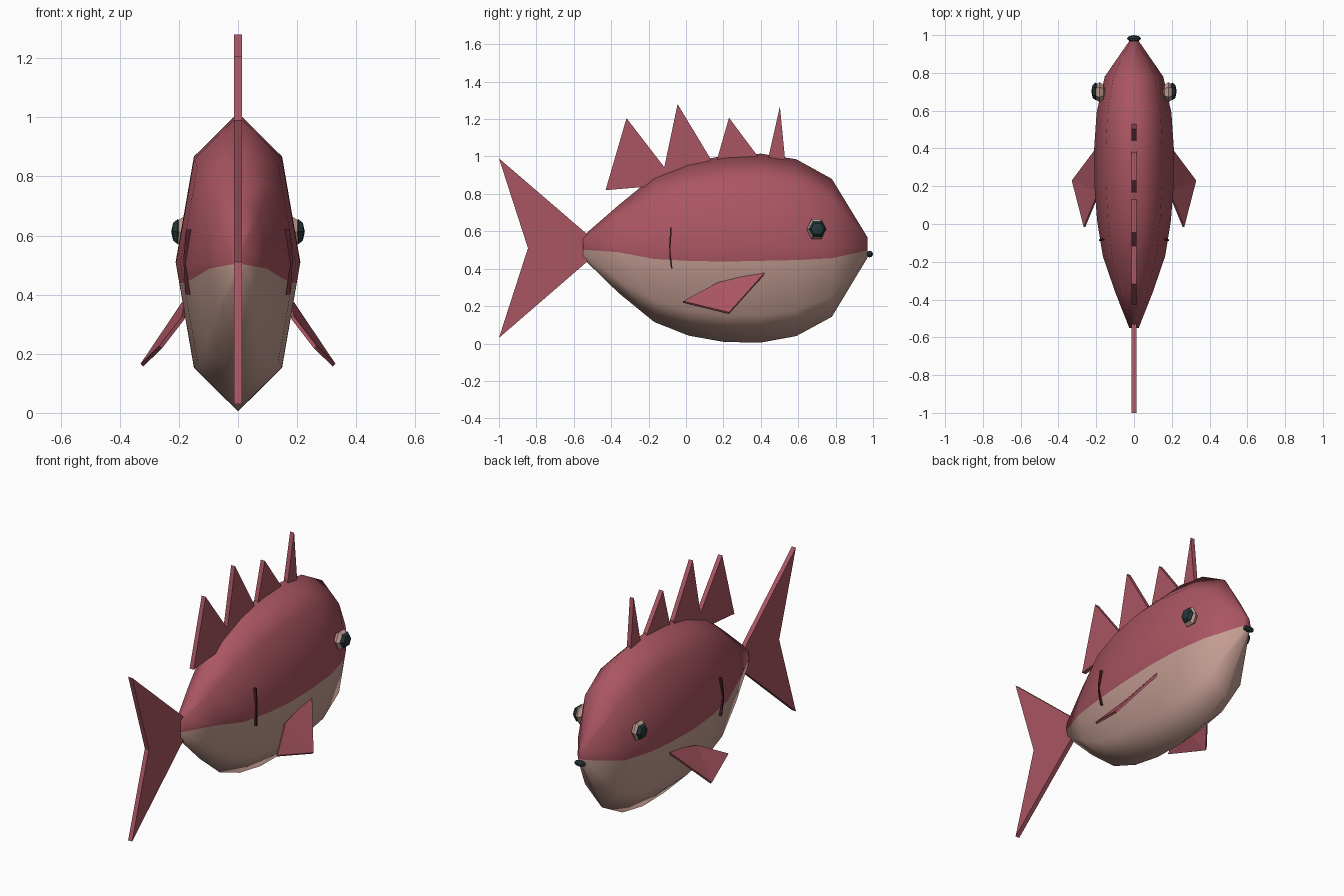
import bpy, bmesh, math
from mathutils import Vector, Matrix

if "Cube" in bpy.data.objects:
    bpy.data.objects.remove(bpy.data.objects["Cube"])


def material(name, rgb):
    m = bpy.data.materials.new(name)
    m.diffuse_color = (*rgb, 1)
    m.use_nodes = True
    m.node_tree.nodes["Principled BSDF"].inputs["Base Color"].default_value = m.diffuse_color
    return m


RED = material("dusty red", (0.40, 0.092, 0.122))
CREAM = material("pale belly", (0.56, 0.345, 0.295))
DARK = material("dark teal", (0.018, 0.038, 0.040))
MAROON = material("dark maroon", (0.07, 0.013, 0.02))


def make(name, bm, mats, smooth=False):
    bmesh.ops.recalc_face_normals(bm, faces=bm.faces)
    me = bpy.data.meshes.new(name)
    bm.to_mesh(me)
    bm.free()
    for m in mats:
        me.materials.append(m)
    for p in me.polygons:
        p.use_smooth = smooth
    ob = bpy.data.objects.new(name, me)
    bpy.context.collection.objects.link(ob)
    return ob


def plate(name, pts, thick, mat):
    """Flat upright plate from a (y, z) outline, centred on x = 0."""
    bm = bmesh.new()
    a = [bm.verts.new((-thick / 2, y, z)) for y, z in pts]
    b = [bm.verts.new((thick / 2, y, z)) for y, z in pts]
    bm.faces.new(a)
    bm.faces.new(b[::-1])
    n = len(pts)
    for i in range(n):
        bm.faces.new((a[i], a[(i + 1) % n], b[(i + 1) % n], b[i]))
    return make(name, bm, [mat])


def ball(name, loc, size, mat, sides=6):
    """Low-poly ellipsoid with its poles along x."""
    bm = bmesh.new()
    bmesh.ops.create_uvsphere(bm, u_segments=sides, v_segments=4, radius=1)
    bmesh.ops.transform(bm, verts=bm.verts, matrix=Matrix.Translation(loc)
                        @ Matrix.Diagonal((*size, 1)) @ Matrix.Rotation(math.pi / 2, 4, 'Y'))
    return make(name, bm, [mat])


# Body: eight-sided rings with one extra point per side on the colour line
# y, bottom z, top z, half width, colour line z
STATIONS = [
    (-0.55, 0.455, 0.575, 0.025, 0.502),
    (-0.36, 0.27, 0.74, 0.10, 0.488),
    (-0.17, 0.115, 0.895, 0.165, 0.452),
    (0.015, 0.042, 0.967, 0.195, 0.442),
    (0.205, 0.008, 1.005, 0.210, 0.438),
    (0.40, 0.005, 1.015, 0.211, 0.442),
    (0.59, 0.040, 0.985, 0.198, 0.446),
    (0.78, 0.143, 0.88, 0.155, 0.456),
    (0.97, 0.458, 0.568, 0.024, 0.498),
]
bm = bmesh.new()
rings = []
for y, lo, hi, w, split in STATIONS:
    c, r, d = (lo + hi) / 2, (hi - lo) / 2, math.sqrt(0.5)
    t = (c - split) / (r * d)
    sx = w * (1 - t * (1 - d))
    half = [(w * d, c + r * d), (w, c), (sx, split), (w * d, c - r * d)]
    outline = [(0, hi)] + half + [(0, lo)] + [(-x, z) for x, z in half[::-1]]
    rings.append([bm.verts.new((x, y, z)) for x, z in outline])
N = 10
for a, b in zip(rings, rings[1:]):
    for i in range(N):
        j = (i + 1) % N
        f = bm.faces.new((a[i], a[j], b[j], b[i]))
        f.material_index = 1 if 3 <= i <= 6 else 0
for ring in (rings[0], rings[-1]):
    upper = bm.faces.new([ring[i] for i in (7, 8, 9, 0, 1, 2, 3)])
    lower = bm.faces.new([ring[i] for i in (3, 4, 5, 6, 7)])
    lower.material_index = 1
make("body", bm, [RED, CREAM], smooth=True)

# Back spines and tail
SPINES = [
    [(-0.43, 0.82), (-0.318, 1.205), (-0.11, 0.935), (-0.10, 0.85), (-0.25, 0.835)],
    [(-0.125, 0.90), (-0.045, 1.28), (0.13, 0.99), (0.12, 0.90)],
    [(0.165, 0.98), (0.23, 1.207), (0.385, 1.0), (0.37, 0.93), (0.18, 0.93)],
    [(0.435, 0.97), (0.502, 1.268), (0.53, 0.98), (0.52, 0.92), (0.44, 0.92)],
]
for i, pts in enumerate(SPINES):
    plate(f"back_fin_{i + 1}", pts, 0.026, RED)
plate("tail_fin", [(-1, 0.99), (-0.845, 0.51), (-1, 0.03), (-0.52, 0.445), (-0.52, 0.577)],
      0.026, RED)

# Nose
ball("nose", (0, 0.982, 0.478), (0.037, 0.018, 0.018), DARK, 8)

for s, side in ((1, "right"), (-1, "left")):
    # Eye and pupil
    ball(f"eye_{side}", (s * 0.183, 0.698, 0.612), (0.032, 0.053, 0.061), CREAM)
    ball(f"pupil_{side}", (s * 0.204, 0.702, 0.613), (0.022, 0.047, 0.049), DARK)

    # Side fin: folded four-cornered blade with a little thickness
    bm = bmesh.new()
    corners = [(0.175, 0.43, 0.385), (0.325, 0.23, 0.162),
               (0.262, -0.015, 0.222), (0.185, 0.17, 0.322)]
    off = Vector((0.009, 0, 0.009))
    top = [bm.verts.new((s * (x + off.x / 2), y, z + off.z / 2)) for x, y, z in corners]
    low = [bm.verts.new((s * (x - off.x / 2), y, z - off.z / 2)) for x, y, z in corners]
    for q in (top, low):
        bm.faces.new((q[0], q[1], q[3]))
        bm.faces.new((q[1], q[2], q[3]))
    for i in range(4):
        j = (i + 1) % 4
        bm.faces.new((top[i], top[j], low[j], low[i]))
    make(f"side_fin_{side}", bm, [RED])

    # Gill line: thin curved strip lying on the flank
    bm = bmesh.new()
    path = [(0.172, -0.080, 0.62), (0.181, -0.086, 0.52),
            (0.178, -0.085, 0.47), (0.174, -0.076, 0.40)]
    rows = [[bm.verts.new((s * (x + dx), y + dy, z))
             for dx, dy in ((-0.02, -0.004), (0.004, -0.004), (0.004, 0.004), (-0.02, 0.004))]
            for x, y, z in path]
    for a, b in zip(rows, rows[1:]):
        for i in range(4):
            bm.faces.new((a[i], a[(i + 1) % 4], b[(i + 1) % 4], b[i]))
    bm.faces.new(rows[0])
    bm.faces.new(rows[-1])
    make(f"gill_{side}", bm, [MAROON])
